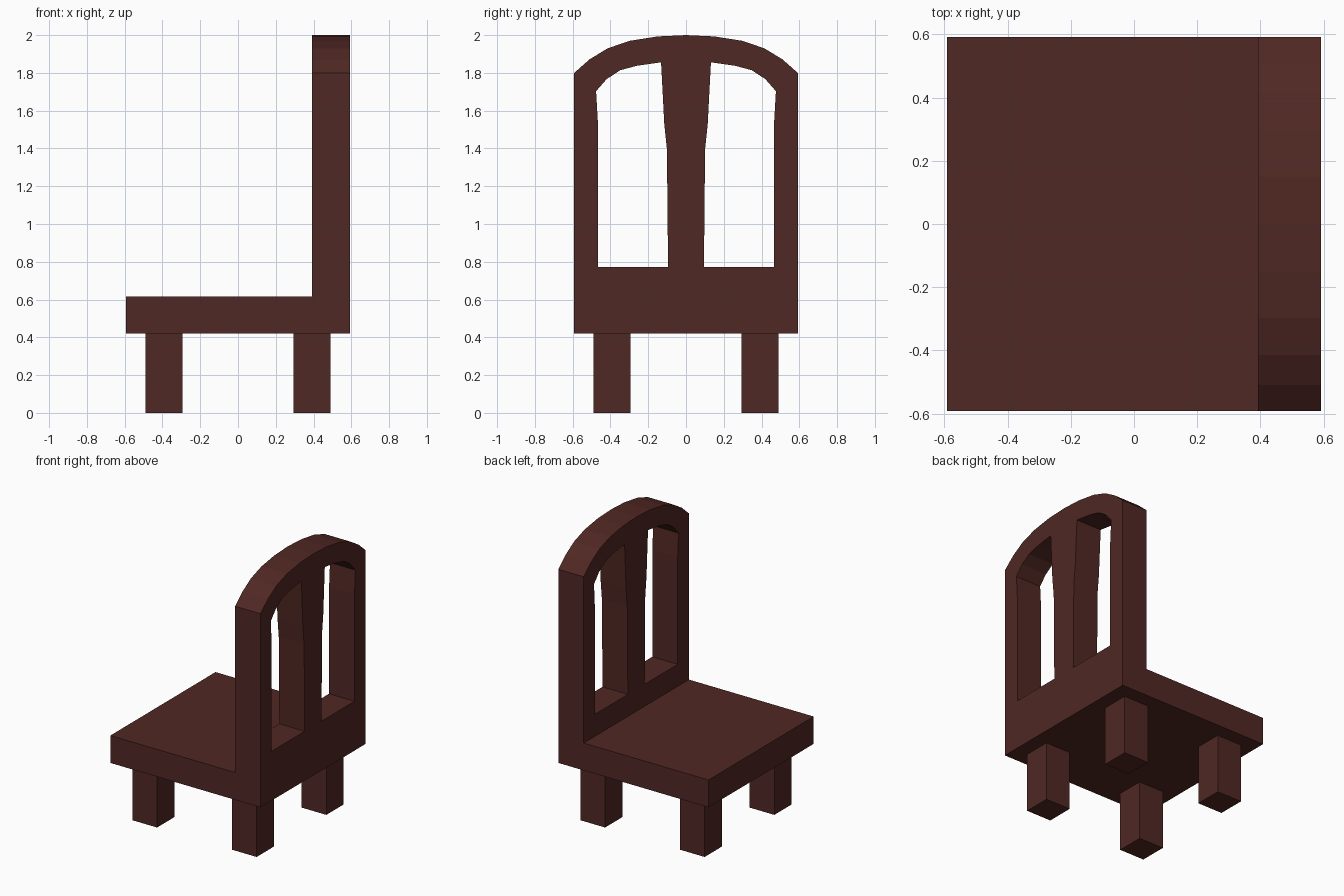
import bpy
from math import radians

if "Cube" in bpy.data.objects:
    bpy.data.objects.remove(bpy.data.objects["Cube"])

wood = bpy.data.materials.new("dark_wood")
wood.diffuse_color = (0.08, 0.021, 0.017, 1)
wood.use_nodes = True
wood.node_tree.nodes["Principled BSDF"].inputs["Base Color"].default_value = wood.diffuse_color


def box(name, x, y, z):
    """Box from (min, max) ranges on each axis."""
    bpy.ops.mesh.primitive_cube_add(size=1, location=[sum(r) / 2 for r in (x, y, z)])
    ob = bpy.context.object
    ob.name = name
    ob.scale = [r[1] - r[0] for r in (x, y, z)]
    bpy.ops.object.transform_apply(location=False, rotation=False, scale=True)
    ob.data.materials.append(wood)
    return ob


def mirror(points):
    return [(-a, b) for a, b in reversed(points)]


def panel(name, loops, x, thickness):
    """Upright board in the YZ plane; loops after the first are openings."""
    cu = bpy.data.curves.new(name, 'CURVE')
    cu.dimensions = '2D'
    cu.fill_mode = 'BOTH'
    cu.extrude = thickness / 2
    for pts in loops:
        sp = cu.splines.new('POLY')
        sp.points.add(len(pts) - 1)
        for p, (a, b) in zip(sp.points, pts):
            p.co = (a, b, 0, 1)
        sp.use_cyclic_u = True
    ob = bpy.data.objects.new(name, cu)
    ob.location.x = x
    ob.rotation_euler = (radians(90), 0, radians(90))
    bpy.context.collection.objects.link(ob)
    bpy.ops.object.select_all(action='DESELECT')
    ob.select_set(True)
    bpy.context.view_layer.objects.active = ob
    bpy.ops.object.convert(target='MESH')
    ob = bpy.context.object
    ob.data.materials.clear()
    ob.data.materials.append(wood)
    for f in ob.data.polygons:
        f.use_smooth = False
        f.material_index = 0
    return ob


W = 0.592

# Seat slab, butting against the backrest
box("seat", (-W, 0.392), (-W, W), (0.42, 0.615))

# Four square legs
for nx, sx in (("front", -1), ("back", 1)):
    for ny, sy in (("left", -1), ("right", 1)):
        box(f"{nx}_{ny}_leg", sorted((sx * 0.295, sx * 0.49)),
            sorted((sy * 0.295, sy * 0.49)), (0, 0.42))

# Arched backrest with two openings either side of the flared splat
half = [(W, 0.42), (W, 1.80), (0.51, 1.872), (0.415, 1.93), (0.297, 1.97), (0.15, 1.993)]
opening = [(0.466, 0.772), (0.466, 1.53), (0.476, 1.703), (0.42, 1.767), (0.349, 1.814),
           (0.259, 1.838), (0.132, 1.856), (0.115, 1.53), (0.101, 1.395), (0.095, 0.772)]
panel("backrest", [half + [(0, 2.0)] + mirror(half), opening, mirror(opening)], 0.492, 0.2)
